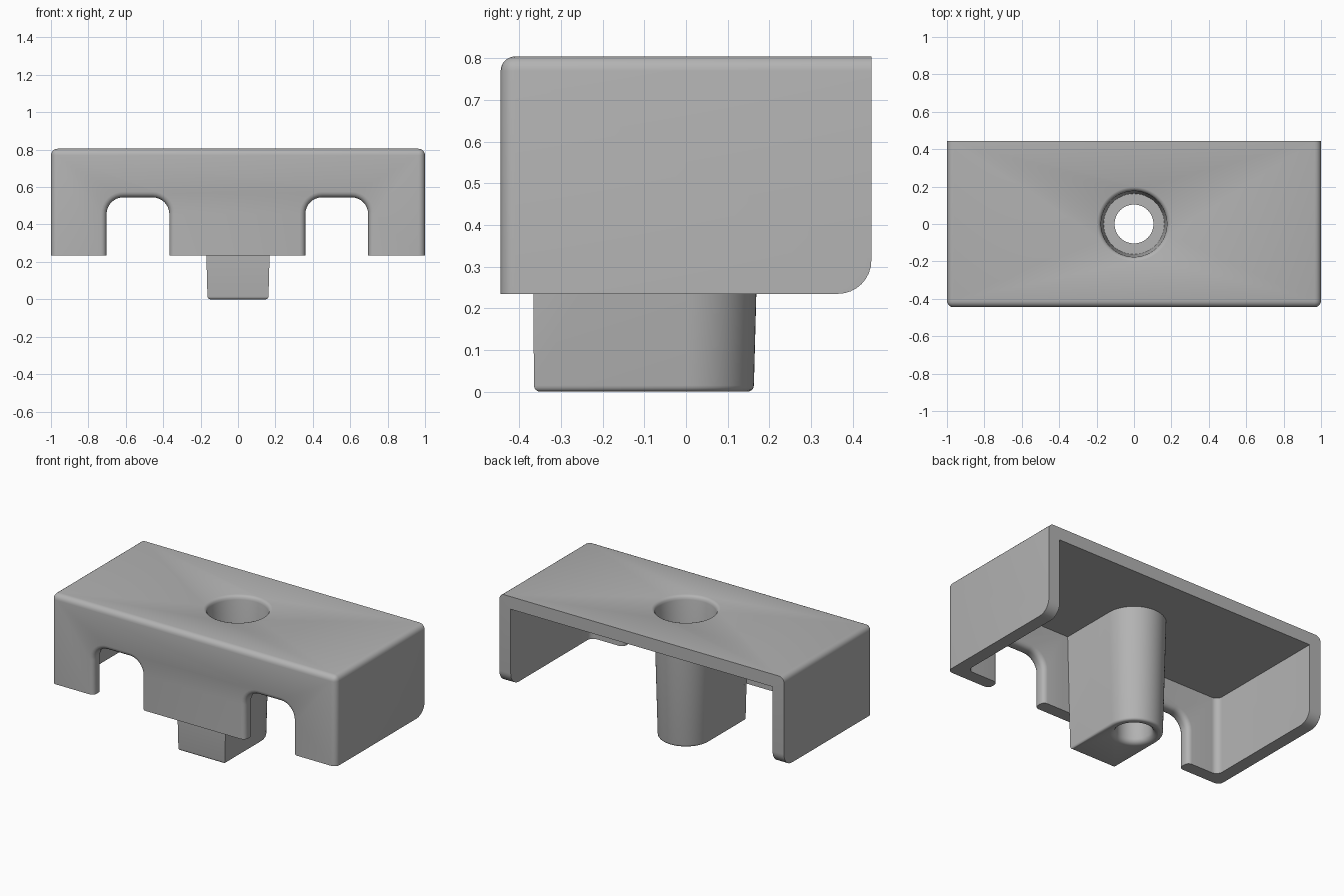
import bpy, bmesh
from math import sin, cos, pi, radians
from mathutils import Vector

if "Cube" in bpy.data.objects:
    bpy.data.objects.remove(bpy.data.objects["Cube"])

BOTTOM, TOP, FRONT, BACK, WALL = 0.235, 0.805, -0.445, 0.445, 0.08
INNER_FRONT = FRONT + WALL

grey = bpy.data.materials.new("light grey plastic")
grey.use_nodes = True
colour = (0.45, 0.45, 0.45, 1)
grey.diffuse_color = colour
grey.node_tree.nodes["Principled BSDF"].inputs["Base Color"].default_value = colour


def make_object(name, bm):
    bmesh.ops.recalc_face_normals(bm, faces=bm.faces)
    mesh = bpy.data.meshes.new(name)
    bm.to_mesh(mesh)
    bm.free()
    mesh.materials.append(grey)
    obj = bpy.data.objects.new(name, mesh)
    bpy.context.collection.objects.link(obj)
    return obj


def arc(cx, cy, r, start, end, n=8):
    angles = [radians(start + (end - start) * i / n) for i in range(n + 1)]
    return [(cx + r * cos(a), cy + r * sin(a)) for a in angles]


def prism(points, place, sweep):
    """Closed outline placed in space by a rule, then extruded."""
    bm = bmesh.new()
    face = bm.faces.new([bm.verts.new(place(*p)) for p in points])
    made = bmesh.ops.extrude_face_region(bm, geom=[face])["geom"]
    moved = [v for v in made if isinstance(v, bmesh.types.BMVert)]
    bmesh.ops.translate(bm, verts=moved, vec=sweep)
    bmesh.ops.recalc_face_normals(bm, faces=bm.faces)
    return bm


def round_edges(bm, rule, radius, segments=5):
    edges = [e for e in bm.edges if rule(e.verts[0].co, e.verts[1].co)]
    bmesh.ops.bevel(bm, geom=edges, offset=radius, offset_type='OFFSET',
                    segments=segments, profile=0.5, affect='EDGES', clamp_overlap=False)


def near(a, b):
    return abs(a - b) < 0.002


def combine(target, tool, operation):
    mod = target.modifiers.new(operation, 'BOOLEAN')
    mod.object, mod.operation, mod.solver = tool, operation, 'EXACT'
    graph = bpy.context.evaluated_depsgraph_get()
    mesh = bpy.data.meshes.new_from_object(target.evaluated_get(graph))
    target.modifiers.clear()
    target.data = mesh
    bpy.data.objects.remove(tool)


# Outer block: side profile with rounded lower back corners
r = 0.08
side = [(FRONT, BOTTOM)] + arc(BACK - r, BOTTOM + r, r, -90, 0) + [(BACK, TOP), (FRONT, TOP)]
bm = prism(side, lambda y, z: (-1, y, z), (2, 0, 0))


def outer_edge(a, b):
    top_front = near(a.z, TOP) and near(b.z, TOP) and near(a.y, FRONT) and near(b.y, FRONT)
    same_side = near(a.x, b.x)
    top_side = same_side and near(a.z, TOP) and near(b.z, TOP)
    front_side = same_side and near(a.y, FRONT) and near(b.y, FRONT)
    return top_front or top_side or front_side


round_edges(bm, outer_edge, 0.035)
cover = make_object("mounting_cover", bm)

# Hollow, open at the back and bottom, with rounded front corners
r, x = 0.04, 1 - WALL
hollow = (arc(-x + r, INNER_FRONT + r, r, 180, 270) + arc(x - r, INNER_FRONT + r, r, 270, 360)
          + [(x, 1), (-x, 1)])
combine(cover, make_object("hollow_cutter", prism(hollow, lambda x, y: (x, y, -0.1),
        (0, 0, TOP - WALL + 0.1))), 'DIFFERENCE')

# Two arched notches in the front wall
half, arch, r = 0.168, 0.545, 0.09
for cx in (-0.535, 0.528):
    notch = ([(cx + half, 0)] + arc(cx + half - r, arch - r, r, 0, 90)
             + arc(cx - half + r, arch - r, r, 90, 180) + [(cx - half, 0)])
    combine(cover, make_object("notch_cutter", prism(notch, lambda x, z: (x, -0.6, z),
            (0, 0.35, 0))), 'DIFFERENCE')

# Soft lips around the notches, inside and out
bm = bmesh.new()
bm.from_mesh(cover.data)
bmesh.ops.dissolve_limit(bm, angle_limit=0.002, verts=bm.verts, edges=bm.edges)


def notch_lip(a, b):
    on_wall = any(near(a.y, y) and near(b.y, y) for y in (FRONT, INNER_FRONT))
    in_range = all(0.3 < abs(p.x) < 0.75 and p.z < arch + 0.01 for p in (a, b))
    along_bottom = near(a.z, BOTTOM) and near(b.z, BOTTOM)
    return on_wall and in_range and not along_bottom


round_edges(bm, notch_lip, 0.03, 4)
bmesh.ops.recalc_face_normals(bm, faces=bm.faces)
bm.to_mesh(cover.data)
bm.free()

# Tapered post: flat against the front wall, round at the back
post_top, tip = 0.75, 0.163
outline = [(-tip, INNER_FRONT), (tip, INNER_FRONT)] + arc(0, 0, tip, 0, 180, 32)
bm = prism(outline, lambda x, y: (x, y, 0), (0, 0, post_top))
for v in bm.verts:
    if v.co.z > 0.1:
        v.co.x *= 1.12
        if v.co.y > 0:
            v.co.y *= 1.12
        elif v.co.y < -0.1:
            v.co.y -= 0.004
round_edges(bm, lambda a, b: near(a.z, 0) and near(b.z, 0), 0.015, 4)
combine(cover, make_object("screw_post", bm), 'UNION')

# Fillets where the post meets the front wall
r, edge = 0.045, 0.17
right = arc(edge + r, INNER_FRONT + r, r, 270, 180)
left = [(-x, y) for x, y in reversed(right)]
root = [(-edge - r, INNER_FRONT - 0.02)] + left + right + [(edge + r, INNER_FRONT - 0.02)]
combine(cover, make_object("post_root", prism(root, lambda x, y: (x, y, BOTTOM + 0.001),
        (0, 0, post_top - BOTTOM))), 'UNION')

# Stepped screw hole with rounded rims, turned around the vertical axis
rim = [(0.176 + d, TOP - h) for d, h in ((0.0, 0.025), (0.004, 0.012), (0.011, 0.004), (0.022, 0))]
flare = [(0.135, 0), (0.122, 0.004), (0.11, 0.014), (0.104, 0.03)]
profile = ([(0, -0.1), (0.135, -0.1)] + flare + [(0.104, 0.25), (0.162, 0.25)] + rim
           + [(0.198, 1), (0, 1)])
bm = bmesh.new()
verts = [bm.verts.new((x, 0, z)) for x, z in profile]
edges = [bm.edges.new(pair) for pair in zip(verts, verts[1:])]
bmesh.ops.spin(bm, geom=verts + edges, cent=(0, 0, 0), axis=(0, 0, 1),
               angle=2 * pi, steps=64, use_duplicate=False)
bmesh.ops.remove_doubles(bm, verts=bm.verts, dist=0.0005)
combine(cover, make_object("hole_cutter", bm), 'DIFFERENCE')

# Smooth curves, crisp corners
bpy.ops.object.select_all(action='DESELECT')
cover.select_set(True)
bpy.context.view_layer.objects.active = cover
bpy.ops.object.shade_smooth_by_angle(angle=radians(30))
